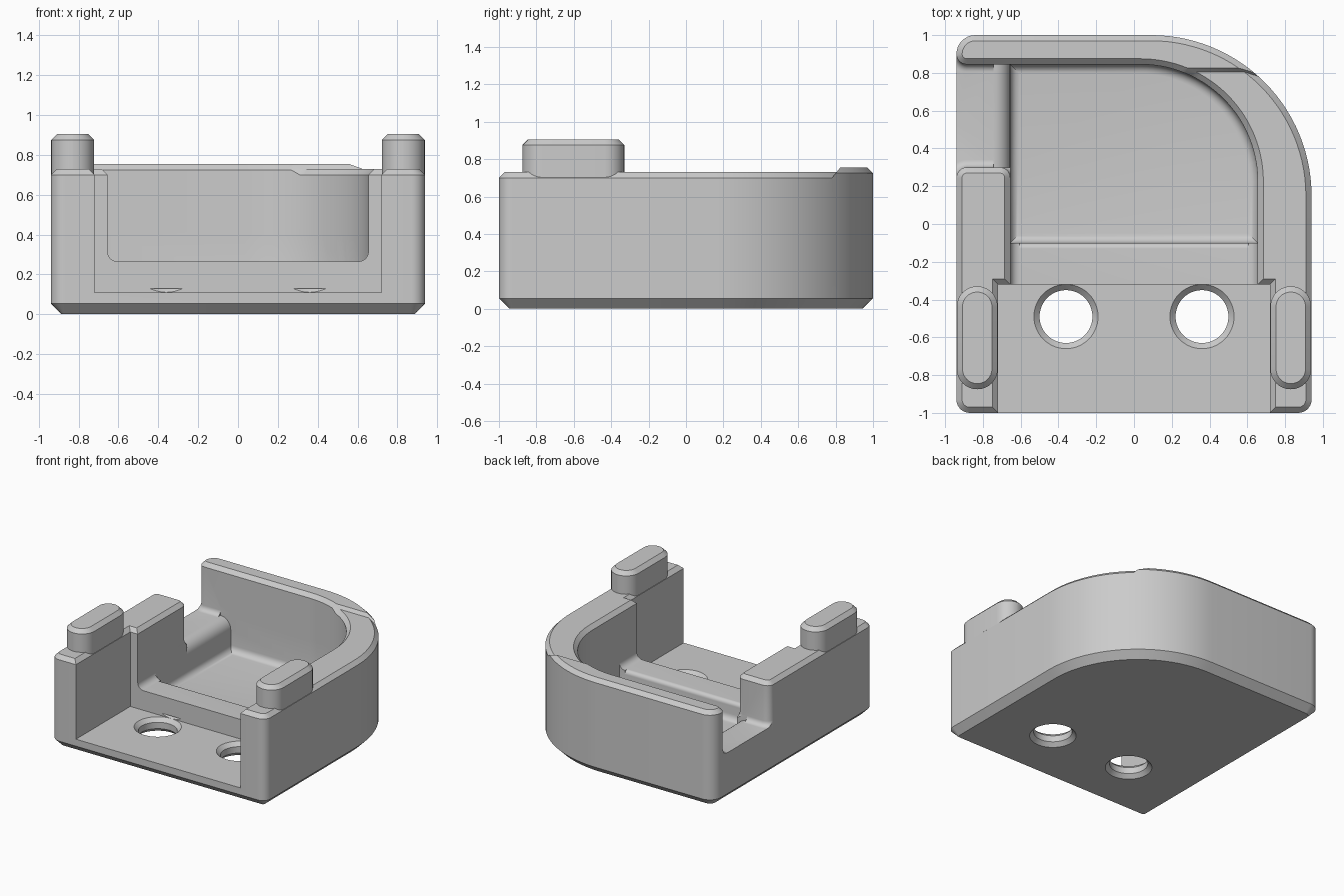
import bpy, bmesh
from math import pi, cos, sin, tan
from mathutils import Vector

cube = bpy.data.objects.get("Cube")
if cube:
    bpy.data.objects.remove(cube, do_unlink=True)

grey = bpy.data.materials.new("plain grey")
grey.use_nodes = True
tone = (0.6, 0.6, 0.6, 1)
grey.diffuse_color = tone
grey.node_tree.nodes["Principled BSDF"].inputs["Base Color"].default_value = tone


def rounded(corners):
    """Counter-clockwise outline from (x, y, radius) corners."""
    out = []
    for i, (x, y, r) in enumerate(corners):
        p = Vector((x, y))
        if not r:
            out.append(p)
            continue
        a = (Vector(corners[i - 1][:2]) - p).normalized()
        b = (Vector(corners[(i + 1) % len(corners)][:2]) - p).normalized()
        half = a.angle(b) / 2
        centre = p + (a + b).normalized() * (r / sin(half))
        u = (p + a * (r / tan(half)) - centre).normalized()
        v = (p + b * (r / tan(half)) - centre).normalized()
        n = 28 if r > 0.3 else 8
        out += [centre + u.slerp(v, k / n).normalized() * r for k in range(n + 1)]
    return out


def offset(pts, d):
    """Grow (d > 0) or shrink an outline with mitred corners."""
    out = []
    for i, p in enumerate(pts):
        e = (p - pts[i - 1]).normalized()
        f = (pts[(i + 1) % len(pts)] - p).normalized()
        n, m = Vector((e.y, -e.x)), Vector((f.y, -f.x))
        out.append(p + (n + m) * (d / (1 + n.dot(m))))
    return out


def link(name, bm):
    bmesh.ops.recalc_face_normals(bm, faces=bm.faces)
    mesh = bpy.data.meshes.new(name)
    bm.to_mesh(mesh)
    bm.free()
    mesh.materials.append(grey)
    ob = bpy.data.objects.new(name, mesh)
    bpy.context.collection.objects.link(ob)
    return ob


def loft(name, pts, levels):
    """Stack offset copies of an outline at (z, offset) levels."""
    bm = bmesh.new()
    rings = [[bm.verts.new((p.x, p.y, z)) for p in offset(pts, d)] for z, d in levels]
    n = len(pts)
    for a, b in zip(rings, rings[1:]):
        for i in range(n):
            j = (i + 1) % n
            bm.faces.new((a[i], a[j], b[j], b[i]))
    bm.faces.new(rings[0][::-1])
    bm.faces.new(rings[-1])
    return link(name, bm)


def prism(name, profile, place, start, end):
    """Extrude a profile between two positions along a horizontal axis."""
    bm = bmesh.new()
    a, b = [[bm.verts.new(place(u, z, t)) for u, z in profile] for t in (start, end)]
    for i in range(len(a)):
        j = (i + 1) % len(a)
        bm.faces.new((a[i], a[j], b[j], b[i]))
    bm.faces.new(a)
    bm.faces.new(b)
    return link(name, bm)


def floor_fillet(z, r):
    return [(z + r - r * cos(t), r * sin(t) - r) for t in [k * pi / 12 for k in range(7)]]


def round_over(edge, z, r, top, side):
    """Profile that rounds a convex edge falling towards +u."""
    arc = [(edge - r + r * sin(k * pi / 16), z - r + r * cos(k * pi / 16)) for k in range(9)]
    return arc + [(edge + side, z - r), (edge + side, top), (edge - r, top)]


OUTER = rounded([(-0.94, -1, 0.07), (0.94, -1, 0.07), (0.94, 1, 0.85), (-0.94, 1, 0.1)])
BAY = rounded([(-0.72, -1.3, 0), (0.72, -1.3, 0), (0.72, -0.32, 0), (-0.72, -0.32, 0)])
CRADLE = rounded([(-0.655, -0.6, 0), (0.655, -0.6, 0), (0.655, 0.845, 0.62), (-0.655, 0.845, 0)])
WELL = rounded([(-0.655, -0.1, 0), (0.655, -0.1, 0), (0.655, 0.845, 0.62), (-0.655, 0.845, 0)])
GAP = rounded([(-1.2, 0.24, 0), (-0.94, 0.24, 0), (-0.94, 0.3, 0.055), (-0.655, 0.3, 0.055),
               (-0.655, 0.24, 0), (-0.45, 0.24, 0), (-0.45, 0.845, 0), (-0.94, 0.845, 0.055),
               (-0.94, 0.905, 0), (-1.2, 0.905, 0)])
HOLE = [Vector((0.14 * cos(k * pi / 24), 0.14 * sin(k * pi / 24))) for k in range(48)]


def shell(top):
    """Tray with every rim edge chamfered at the given height."""
    rim = top - 0.03
    body = loft("tray_body", OUTER, [(0, -0.055), (0.055, 0), (rim, 0), (top, -0.03)])
    flare = [(rim, 0), (top, 0.03), (1.1, 0.03)]
    cutters = [
        loft("front_bay_cutter", BAY, [(0.11, 0)] + flare),
        loft("cradle_cutter", CRADLE, floor_fillet(0.265, 0.05) + flare),
        loft("well_cutter", WELL, floor_fillet(0.12, 0.05) + [(0.4, 0)]),
        loft("side_gap_cutter", GAP, floor_fillet(0.38, 0.04) + flare),
        prism("gap_edge_cutter", round_over(-0.655, 0.38, 0.09, 0.46, 0.05),
              lambda u, z, t: (u, t, z), 0.3, 0.845),
        prism("lip_edge_cutter", round_over(-0.1, 0.265, 0.03, 0.3, 0.05),
              lambda u, z, t: (t, u, z), -0.605, 0.605),
    ]
    for x in (-0.36, 0.36):
        ring = [p + Vector((x, -0.49)) for p in HOLE]
        cutters.append(loft("screw_hole_cutter", ring,
                            [(-0.02, 0.05), (0.03, 0), (0.08, 0), (0.13, 0.05)]))
    for c in cutters:
        mod = body.modifiers.new(c.name, "BOOLEAN")
        mod.operation, mod.solver, mod.object = "DIFFERENCE", "EXACT", c
    deps = bpy.context.evaluated_depsgraph_get()
    mesh = bpy.data.meshes.new_from_object(body.evaluated_get(deps))
    for ob in cutters + [body]:
        bpy.data.objects.remove(ob, do_unlink=True)
    return mesh


# Tray: low rim in front, slightly raised rim along the back, joined on a slope
bm = bmesh.new()
for top, front in ((0.73, True), (0.755, False)):
    mesh = shell(top)
    part = bmesh.new()
    part.from_mesh(mesh)
    bmesh.ops.bisect_plane(part, geom=part.verts[:] + part.edges[:] + part.faces[:],
                           plane_co=(0, 0.805, 0.73), plane_no=(0, 0.78, -0.625),
                           clear_outer=front, clear_inner=not front)
    part.to_mesh(mesh)
    part.free()
    bm.from_mesh(mesh)
    bpy.data.meshes.remove(mesh)
bmesh.ops.remove_doubles(bm, verts=bm.verts, dist=0.0005)
bmesh.ops.holes_fill(bm, edges=[e for e in bm.edges if e.is_boundary], sides=0)
parts = [link("tray", bm)]

# Rounded posts on the two front arms
for name, s in (("left_post", 1), ("right_post", -1)):
    x0, x1 = sorted((s * 0.722, s * 0.938))
    stadium = rounded([(x0, -0.875, 0.107), (x1, -0.875, 0.107),
                       (x1, -0.33, 0.107), (x0, -0.33, 0.107)])
    parts.append(loft(name, stadium, [(0.66, 0), (0.875, 0), (0.905, -0.03)]))

bpy.ops.object.select_all(action="DESELECT")
for ob in parts:
    ob.select_set(True)
bpy.context.view_layer.objects.active = parts[0]
bpy.ops.object.shade_smooth_by_angle(angle=pi / 6)
